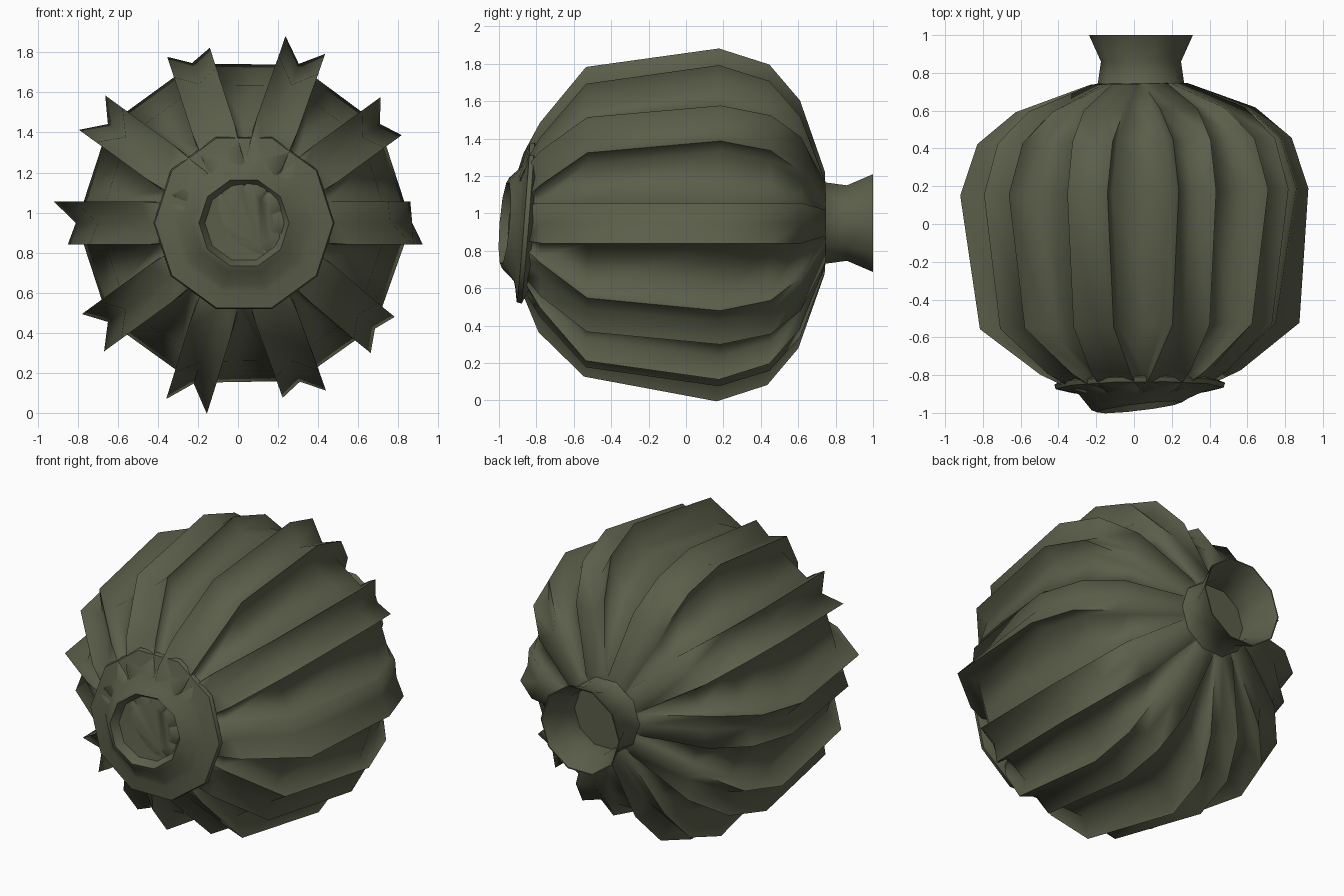
import bpy
from math import cos, sin, pi, radians

if "Cube" in bpy.data.objects:
    bpy.data.objects.remove(bpy.data.objects["Cube"])

CX, CZ, N = 0.03, 0.948, 10
mat = bpy.data.materials.new("dark olive")
mat.diffuse_color = (0.105, 0.112, 0.068, 1)
mat.use_nodes = True
mat.node_tree.nodes["Principled BSDF"].inputs["Base Color"].default_value = mat.diffuse_color


def make(name, rings, angle):
    """Skin a stack of equal closed rings, cap the ends and smooth the shading."""
    n = len(rings[0])
    verts = [v for ring in rings for v in ring]
    faces = []
    for j in range(len(rings) - 1):
        for i in range(n):
            k = (i + 1) % n
            faces.append((j*n + i, j*n + k, (j+1)*n + k, (j+1)*n + i))
    last = (len(rings) - 1) * n
    faces += [tuple(range(n)), tuple(range(last, last + n))]
    me = bpy.data.meshes.new(name)
    me.from_pydata(verts, [], faces)
    me.materials.append(mat)
    ob = bpy.data.objects.new(name, me)
    bpy.context.collection.objects.link(ob)
    bpy.ops.object.select_all(action='DESELECT')
    ob.select_set(True)
    bpy.context.view_layer.objects.active = ob
    bpy.ops.object.mode_set(mode='EDIT')
    bpy.ops.mesh.select_all(action='SELECT')
    bpy.ops.mesh.normals_make_consistent(inside=False)
    bpy.ops.object.mode_set(mode='OBJECT')
    bpy.ops.object.shade_smooth_by_angle(angle=angle)


def lathe(name, profile, cx=CX, tilt=None, angle=0.65):
    """Revolve (radius, y) points about the lengthwise axis."""
    rings = []
    for r, y in profile:
        ring = []
        for i in range(N):
            a = 2 * pi * i / N
            yy = y + tilt(r, a) if tilt else y
            ring.append((cx + r * cos(a), yy, CZ + r * sin(a)))
        rings.append(ring)
    make(name, rings, angle)


# Round ten-sided body whose corners carry ribs: uneven crests with a V groove between
body = [(0.15, -0.93), (0.33, -0.87), (0.46, -0.785), (0.725, -0.54), (0.835, 0.17),
        (0.75, 0.44), (0.57, 0.605), (0.24, 0.742), (0.20, 0.745)]
swell = [0.3, 0.3, 0.6, 1.05, 1, 0.95, 0.75, 0.2, -0.1]
crests = [(.893, .83), (.895, .92), (.93, .95), (.885, .907), (.935, .94),
          (.95, .88), (.922, .942), (.955, .965), (.887, .925), (.90, .88)]
turn = [0, 0, -1, 0, 0, 0, 0, 0.6, 1.4, -2.9]          # slight hand-made unevenness, degrees
bump = {(0, 3): 0.06, (0, 2): 0.04, (7, 3): -0.035, (7, 2): 0.04}
rings = []
for j, ((r, y), s) in enumerate(zip(body, swell)):
    ring = []
    w = min(0.108, 0.29 * r)
    for k, (lo, hi) in enumerate(crests):
        a = 2 * pi * k / N + radians(turn[k]) * min(1, r / 0.7)
        base = r - 0.325 * w
        d = bump.get((k, j), 0)
        for t, q in [(-w, base), (-w, r + (lo - 0.835) * s + d), (0, r + 0.005 * s),
                     (w, r + (hi - 0.835) * s + d * (k == 7)), (w, base)]:
            ring.append((CX + q*cos(a) - t*sin(a), y + 0.02 * q * cos(a) * (j < 8),
                         CZ + q*sin(a) + t*cos(a)))
    rings.append(ring)
make("ribbed_body", rings, 1.5)

# Flared hollow neck at the back
lathe("neck", [(0.25, 0.72), (0.228, 0.748), (0.212, 0.86), (0.275, 1.0),
               (0.268, 1.0), (0.20, 0.86), (0.20, 0.77)], cx=0.037, angle=0.9)


# Shallow stepped front cap ring, tilted, lying nearly flush over the rib ends
def lean(r, a):
    return r * ((0.12 if r < 0.3 else 0.01) * cos(a) + 0.08 * sin(a))


lathe("front_cap", [(0.37, -0.81), (0.452, -0.845), (0.445, -0.87), (0.36, -0.885),
                    (0.325, -0.895), (0.255, -0.955), (0.225, -0.97), (0.195, -0.925),
                    (0.02, -0.915)], tilt=lean)
